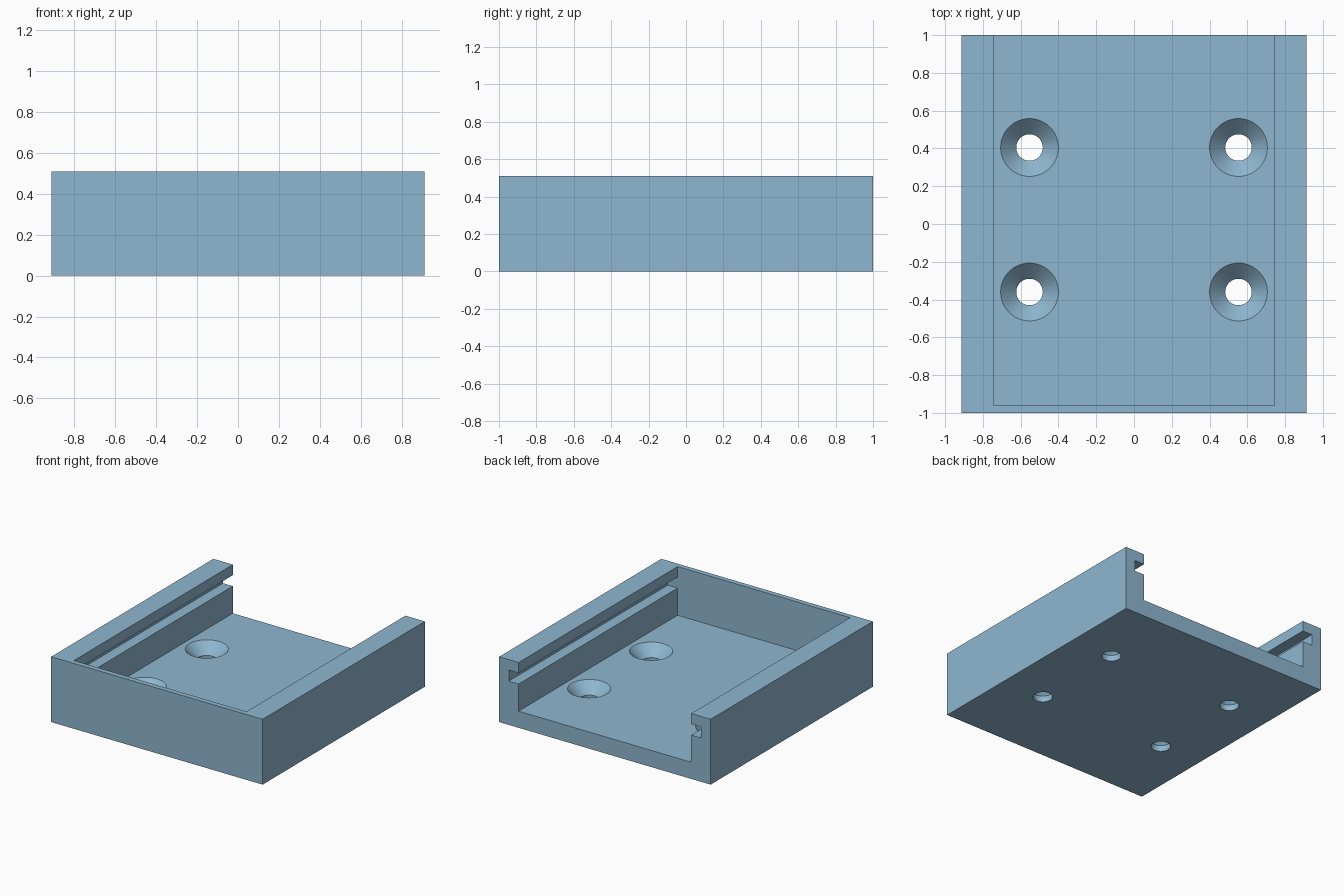
import bpy
import bmesh
import math

if "Cube" in bpy.data.objects:
    bpy.data.objects.remove(bpy.data.objects["Cube"])

HALF_X, HEIGHT = 0.913, 0.51      # outer block
FLOOR = 0.13                      # floor thickness
INNER_X, GROOVE_X = 0.745, 0.83   # pocket and side groove half widths
GROOVE_LOW, GROOVE_TOP = 0.342, 0.428
FRONT_WALL = -0.96                # inner face of the front wall

blue = bpy.data.materials.new("steel blue")
blue.diffuse_color = (0.275, 0.474, 0.631, 1.0)
blue.use_nodes = True
blue.node_tree.nodes["Principled BSDF"].inputs["Base Color"].default_value = blue.diffuse_color


def make_object(name, bm):
    bmesh.ops.recalc_face_normals(bm, faces=bm.faces[:])
    mesh = bpy.data.meshes.new(name)
    bm.to_mesh(mesh)
    bm.free()
    mesh.materials.append(blue)
    obj = bpy.data.objects.new(name, mesh)
    bpy.context.collection.objects.link(obj)
    return obj


def extrude_profile(name, profile, y0, y1):
    """Extrude an x-z outline along y."""
    bm = bmesh.new()
    face = bm.faces.new([bm.verts.new((x, y0, z)) for x, z in profile])
    new = bmesh.ops.extrude_face_region(bm, geom=[face])["geom"]
    verts = [v for v in new if isinstance(v, bmesh.types.BMVert)]
    bmesh.ops.translate(bm, verts=verts, vec=(0, y1 - y0, 0))
    return make_object(name, bm)


def lathe(name, profile, x, y, sides=64):
    """Turn an r-z outline around a vertical axis, with capped ends."""
    bm = bmesh.new()
    rings = []
    for r, z in profile:
        rings.append([bm.verts.new((x + r * math.cos(2 * math.pi * i / sides),
                                    y + r * math.sin(2 * math.pi * i / sides), z))
                      for i in range(sides)])
    for a, b in zip(rings, rings[1:]):
        for i in range(sides):
            j = (i + 1) % sides
            bm.faces.new((a[i], a[j], b[j], b[i]))
    bm.faces.new(rings[0])
    bm.faces.new(rings[-1])
    return make_object(name, bm)


def cut(target, cutter):
    mod = target.modifiers.new("cut", 'BOOLEAN')
    mod.operation = 'DIFFERENCE'
    mod.solver = 'EXACT'
    mod.object = cutter
    bpy.context.view_layer.objects.active = target
    bpy.ops.object.modifier_apply(modifier=mod.name)
    bpy.data.objects.remove(cutter)


# Outer block
tray = extrude_profile("tray", [(-HALF_X, 0), (HALF_X, 0),
                                (HALF_X, HEIGHT), (-HALF_X, HEIGHT)], -1, 1)

# Pocket with a sliding-lid groove on both sides, open at the back
right = [(INNER_X, FLOOR), (INNER_X, GROOVE_LOW), (GROOVE_X, GROOVE_LOW),
         (GROOVE_X, GROOVE_TOP), (INNER_X, GROOVE_TOP), (INNER_X, HEIGHT + 0.1)]
left = [(-x, z) for x, z in reversed(right)]
cut(tray, extrude_profile("pocket_cutter", right + left, FRONT_WALL, 1.1))

# Four countersunk screw holes through the floor
hole = [(0.07, -0.05), (0.07, 0.047), (0.173, 0.15)]
for x in (-0.553, 0.553):
    for y in (-0.36, 0.405):
        cut(tray, lathe("hole_cutter", hole, x, y))

# Smooth hole walls, crisp edges elsewhere
bpy.ops.object.select_all(action='DESELECT')
tray.select_set(True)
bpy.context.view_layer.objects.active = tray
bpy.ops.object.shade_smooth_by_angle(angle=math.radians(30))
